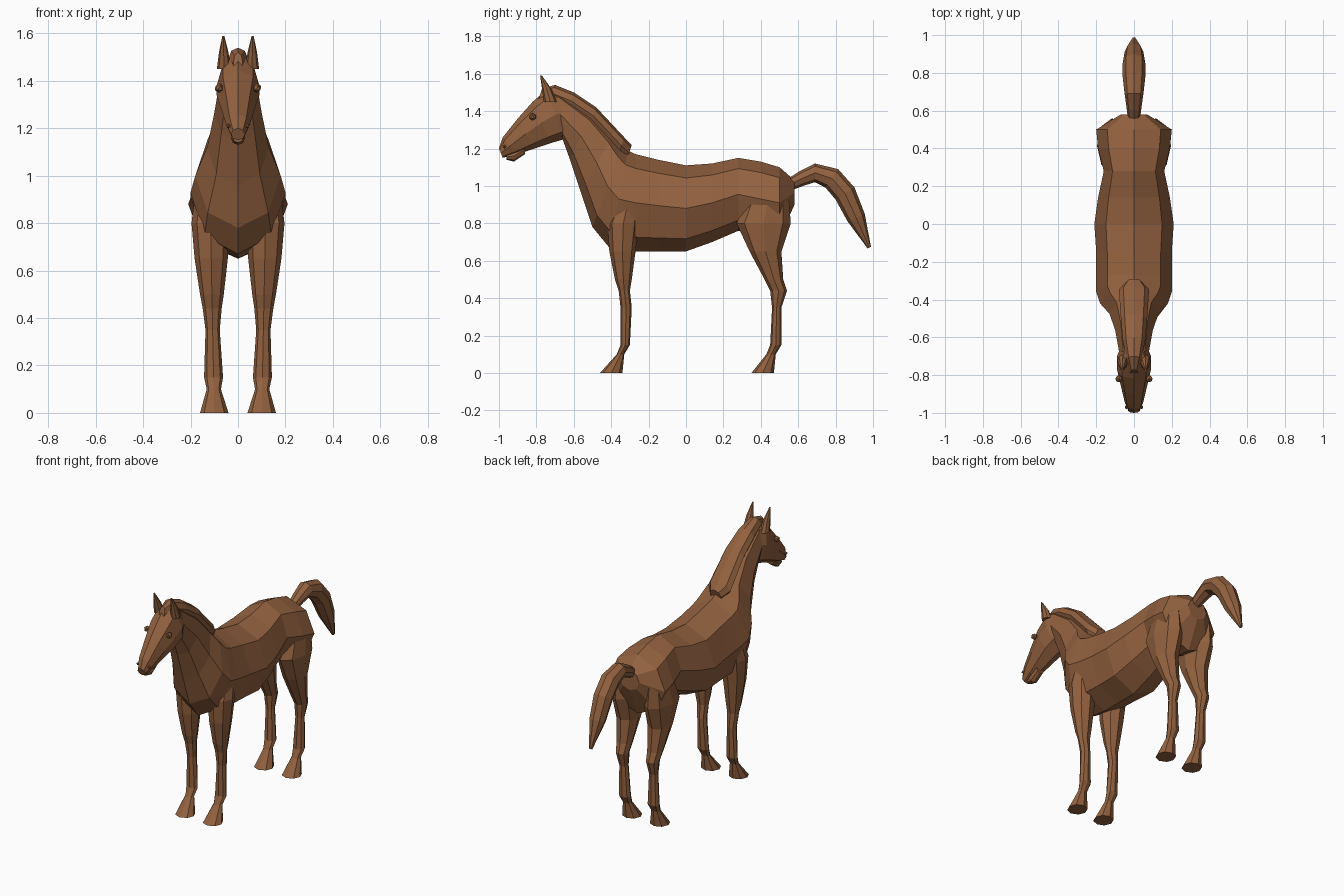
import bpy
import bmesh
from math import cos, sin, tau
from mathutils import Vector

default_cube = bpy.data.objects.get("Cube")
if default_cube:
    bpy.data.objects.remove(default_cube, do_unlink=True)

# One coat colour for the whole animal
coat = bpy.data.materials.new("chestnut_brown")
coat.use_nodes = True
coat_colour = (0.29, 0.12, 0.05, 1)
coat.diffuse_color = coat_colour
coat.node_tree.nodes["Principled BSDF"].inputs["Base Color"].default_value = coat_colour

SIDES = 8
ACROSS = Vector((1, 0, 0))
MIRRORED = {"left": 1, "right": -1}


def finish(name, bm):
    """Turn a bmesh into a flat shaded object in the coat colour."""
    bmesh.ops.recalc_face_normals(bm, faces=bm.faces)
    mesh = bpy.data.meshes.new(name)
    bm.to_mesh(mesh)
    bm.free()
    mesh.materials.append(coat)
    part = bpy.data.objects.new(name, mesh)
    bpy.context.collection.objects.link(part)


def oval(start, end, half_width):
    """Faceted oval spanning two opposite points, widened across the body."""
    centre = (start + end) / 2
    reach = (start - end) / 2
    angles = [tau * step / SIDES for step in range(SIDES)]
    return [centre + reach * cos(a) + ACROSS * half_width * sin(a) for a in angles]


def loft(name, rings):
    """Skin a list of closed rings of points and cap both ends."""
    bm = bmesh.new()
    loops = [[bm.verts.new(point) for point in ring] for ring in rings]
    for lower, upper in zip(loops, loops[1:]):
        for i in range(SIDES):
            bm.faces.new((lower[i - 1], lower[i], upper[i], upper[i - 1]))
    bm.faces.new(loops[0])
    bm.faces.new(loops[-1])
    finish(name, bm)


def upright(y, top, low, half_width):
    """Vertical section of the body."""
    return oval(Vector((0, y, top)), Vector((0, y, low)), half_width)


def slanted(top_y, top_z, low_y, low_z, half_width):
    """Leaning section, from its upper edge to its lower edge."""
    return oval(Vector((0, top_y, top_z)), Vector((0, low_y, low_z)), half_width)


def limb_pair(name, spread, sections):
    """Left and right limbs that splay slightly outwards with height."""
    for side, sign in MIRRORED.items():
        rings = []
        for z, half_width, front, back in sections:
            x = sign * (spread + z / 50)
            rings.append(oval(Vector((x, front, z)), Vector((x, back, z)), half_width))
        loft(side + "_" + name, rings)


def bead_pair(name, radius, x, y, z):
    """Small faceted bumps on both sides of the head."""
    for side, sign in MIRRORED.items():
        bm = bmesh.new()
        bmesh.ops.create_icosphere(bm, subdivisions=1, radius=radius)
        bmesh.ops.translate(bm, verts=bm.verts, vec=(sign * x, y, z))
        finish(side + "_" + name, bm)


# Trunk and neck
loft("trunk_and_neck", [
    upright(.58, 1.03, .9, .07),
    upright(.5, 1.1, .72, .2),
    upright(.4, 1.13, .73, .19),
    upright(.28, 1.15, .76, .16),
    upright(.14, 1.12, .7, .19),
    upright(0, 1.11, .65, .21),
    upright(-.15, 1.14, .65, .2),
    upright(-.27, 1.17, .65, .2),
    slanted(-.31, 1.19, -.41, .67, .2),
    slanted(-.34, 1.22, -.5, .78, .18),
    slanted(-.39, 1.28, -.56, .96, .13),
    slanted(-.5, 1.39, -.62, 1.14, .1),
    slanted(-.68, 1.51, -.66, 1.25, .08),
])

# Head, narrowing to the muzzle
loft("head", [
    slanted(-.68, 1.51, -.62, 1.28, .07),
    slanted(-.75, 1.51, -.65, 1.25, .09),
    slanted(-.82, 1.45, -.72, 1.23, .09),
    slanted(-.9, 1.36, -.81, 1.2, .07),
    slanted(-.98, 1.26, -.9, 1.17, .05),
    slanted(-1, 1.2, -.98, 1.15, .03),
])

# Lower lip
loft("lower_lip", [
    upright(-.86, 1.22, 1.17, .03),
    upright(-.92, 1.19, 1.13, .03),
    upright(-.96, 1.17, 1.14, .02),
])

# Mane, given along its crest, with its roots sunk into the neck
mane_root = Vector((0, -.03, -.09))
crest = [(-.77, 1.52, .02), (-.7, 1.54, .04), (-.6, 1.5, .06),
         (-.48, 1.42, .07), (-.33, 1.26, .08), (-.29, 1.22, .04)]
mane_rings = []
for y, z, half_width in crest:
    ridge = Vector((0, y, z))
    mane_rings.append(oval(ridge, ridge + mane_root, half_width))
loft("mane", mane_rings)

# Arched tail, with each round section square to its path
tail_path = [(.54, 1, .03), (.62, 1.04, .04), (.69, 1.07, .05), (.78, 1.04, .06),
             (.85, .96, .06), (.91, .83, .05), (.98, .67, .01)]
centres = [Vector((0, y, z)) for y, z, radius in tail_path]
tail_rings = []
for i, (y, z, radius) in enumerate(tail_path):
    before = centres[max(i - 1, 0)]
    after = centres[min(i + 1, len(centres) - 1)]
    outward = ACROSS.cross(after - before).normalized() * radius
    tail_rings.append(oval(centres[i] + outward, centres[i] - outward, radius))
loft("tail", tail_rings)

# Legs share heights and widths: height, half width, then the edges of each leg
leg_levels = [
    (.94, .06, -.36, -.25, .33, .55),
    (.8, .08, -.42, -.25, .27, .56),
    (.65, .07, -.41, -.27, .34, .51),
    (.5, .05, -.38, -.29, .42, .52),
    (.44, .04, -.36, -.3, .45, .54),
    (.35, .03, -.35, -.29, .46, .51),
    (.15, .04, -.35, -.3, .45, .51),
    (.1, .03, -.37, -.33, .43, .48),
    (0, .06, -.46, -.34, .35, .47),
]
front_levels = []
hind_levels = []
for height, half_width, front_toe, front_heel, hind_toe, hind_heel in leg_levels:
    front_levels.append((height, half_width, front_toe, front_heel))
    hind_levels.append((height, half_width, hind_toe, hind_heel))
limb_pair("front_leg", .1, front_levels)
limb_pair("hind_leg", .1, hind_levels)

# Pointed ears
limb_pair("ear", .03, [
    (1.45, .03, -.76, -.69),
    (1.52, .02, -.77, -.72),
    (1.59, .004, -.78, -.77),
])

# Eyes and nostrils
bead_pair("eye", .02, .08, -.82, 1.37)
bead_pair("nostril", .01, .04, -.97, 1.21)
